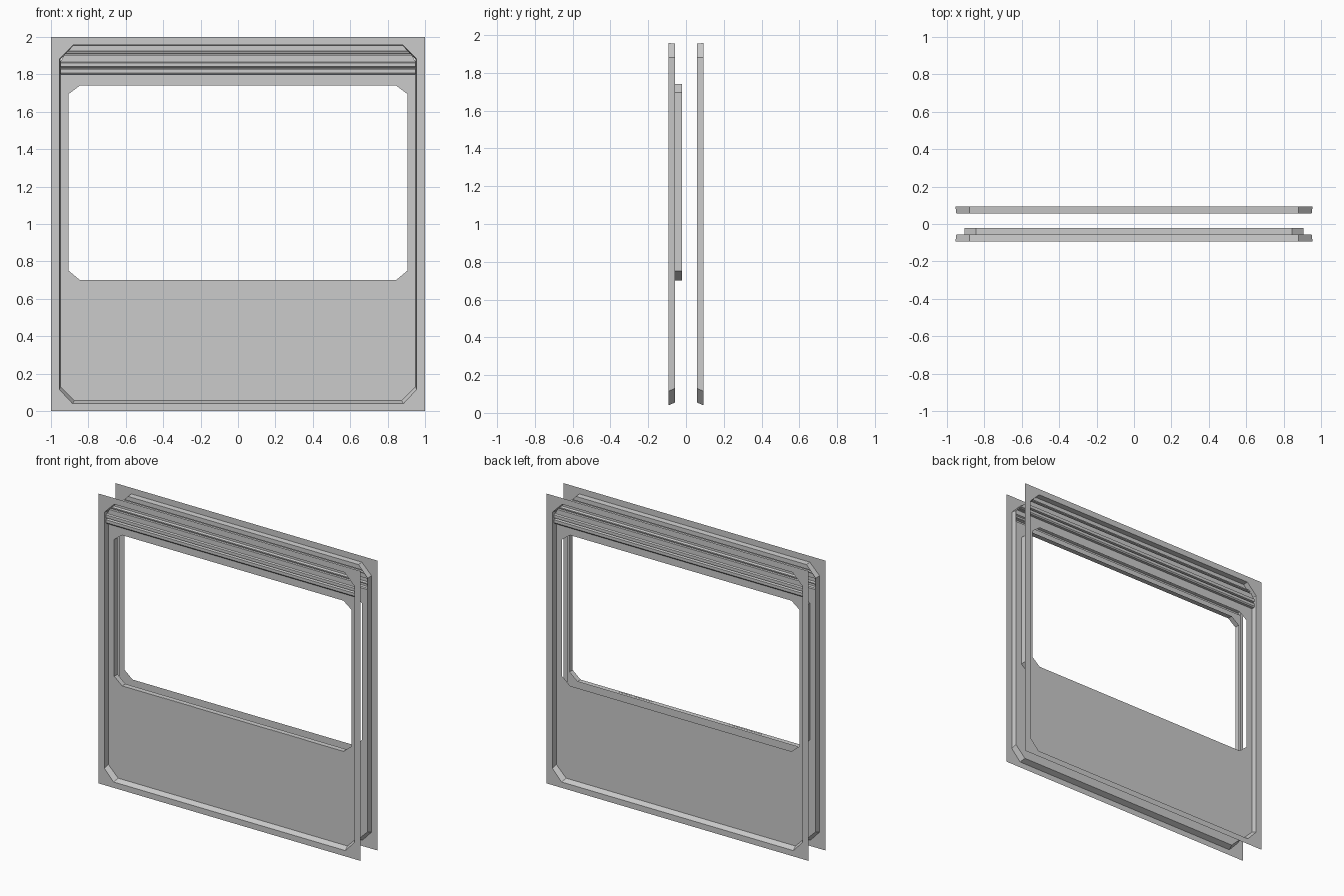
import bpy, bmesh

if "Cube" in bpy.data.objects:
    bpy.data.objects.remove(bpy.data.objects["Cube"])

Y_FLANGE, Y_FACE, Y_TUNNEL = -0.0935, -0.057, -0.021


def outline(x, z0, z1, cb=(0, 0), ct=(0, 0)):
    """Eight-point chamfered rectangle; zero chamfers give doubled corners."""
    right = [(x - cb[0], z0), (x, z0 + cb[1]), (x, z1 - ct[1]), (x - ct[0], z1)]
    return right + [(-a, b) for a, b in reversed(right)]


def finish(name, bm):
    bmesh.ops.remove_doubles(bm, verts=bm.verts, dist=1e-5)
    me = bpy.data.meshes.new(name)
    bm.to_mesh(me)
    bm.free()
    ob = bpy.data.objects.new(name, me)
    bpy.context.collection.objects.link(ob)
    return ob


def strips(name, rows, closed, side=1):
    """Sheet joining successive rows of points; side -1 mirrors it to the back."""
    bm = bmesh.new()
    vs = [[bm.verts.new((x, y * side, z)) for x, y, z in r] for r in rows]
    n = len(rows[0])
    for a, b in zip(vs, vs[1:]):
        for i in range(n if closed else n - 1):
            j = (i + 1) % n
            f = [a[i], a[j], b[j], b[i]]
            bm.faces.new(f if side > 0 else f[::-1])
    return finish(name, bm)


def at(loop, y):
    return [(x, y, z) for x, z in loop]


def box(name, x0, x1, y0, y1, z0, z1):
    return strips(name, [[(x0, y, z0)] * 4 if y is None else
                         [(x0, y, z0), (x1, y, z0), (x1, y, z1), (x0, y, z1)]
                         for y in (y0, y1, )], True)


square = outline(1, 0, 2)
rim = outline(0.955, 0.04, 1.958, (0.07, 0.075), (0.075, 0.075))
recess = outline(0.95, 0.055, 1.955, (0.075, 0.075), (0.07, 0.075))
face = outline(0.95, 0.055, 1.80, (0.075, 0.075))
window = outline(0.905, 0.70, 1.74, (0.06, 0.05), (0.06, 0.045))

# Ribbed header profile, as (y, z)
header = [(-0.057, 1.80), (-0.076, 1.80), (-0.082, 1.808), (-0.082, 1.828),
          (-0.064, 1.831), (-0.064, 1.838), (-0.082, 1.841), (-0.082, 1.862),
          (-0.072, 1.867), (-0.072, 1.900), (-0.060, 1.902), (-0.060, 1.909),
          (-0.072, 1.912), (-0.072, 1.920), (-0.057, 1.925), (-0.057, 1.955)]


def half_width(z):
    return 0.95 - max(0, z - 1.88) * 0.07 / 0.075


for label, s in (("front", 1), ("back", -1)):
    # Outer flange, recess wall and panel face with the window hole
    strips(label + "_flange", [at(square, Y_FLANGE), at(rim, Y_FLANGE)], True, s)
    strips(label + "_recess_wall", [at(rim, Y_FLANGE), at(recess, Y_FACE)], True, s)
    strips(label + "_panel", [at(face, Y_FACE), at(window, Y_FACE)], True, s)
    # Ribbed header above the window
    strips(label + "_header",
           [[(-half_width(z), y, z), (half_width(z), y, z)] for y, z in header], False, s)
    # Diagonal seams on the flange corners
    for sx in (-1, 1):
        for sz in (-1, 1):
            a, b, w = 0.98, 0.89, 0.003
            pts = [(a + w, b + w), (b + w, a + w), (b - w, a - w), (a - w, b - w)]
            loop = [(sx * x, 1 + sz * z) for x, z in pts]
            strips(label + "_corner_seam",
                   [[(*(p[0], Y_FLANGE - 0.0005), p[1]) for p in loop[:2]],
                    [(*(p[0], Y_FLANGE - 0.0005), p[1]) for p in (loop[3], loop[2])]],
                   False, s)

# Window reveal, only on the front panel
strips("window_reveal", [at(window, Y_FACE), at(window, Y_TUNNEL)], True)

# Two shallow vents in the window sill
for sx in (-1, 1):
    x0, x1 = sorted((sx * 0.29, sx * 0.55))
    prof = [(-0.055, 0.701), (-0.055, 0.69), (-0.042, 0.69), (-0.042, 0.701)]
    strips("sill_vent", [[(x, y, z) for y, z in prof] for x in (x0, x1)], True)
